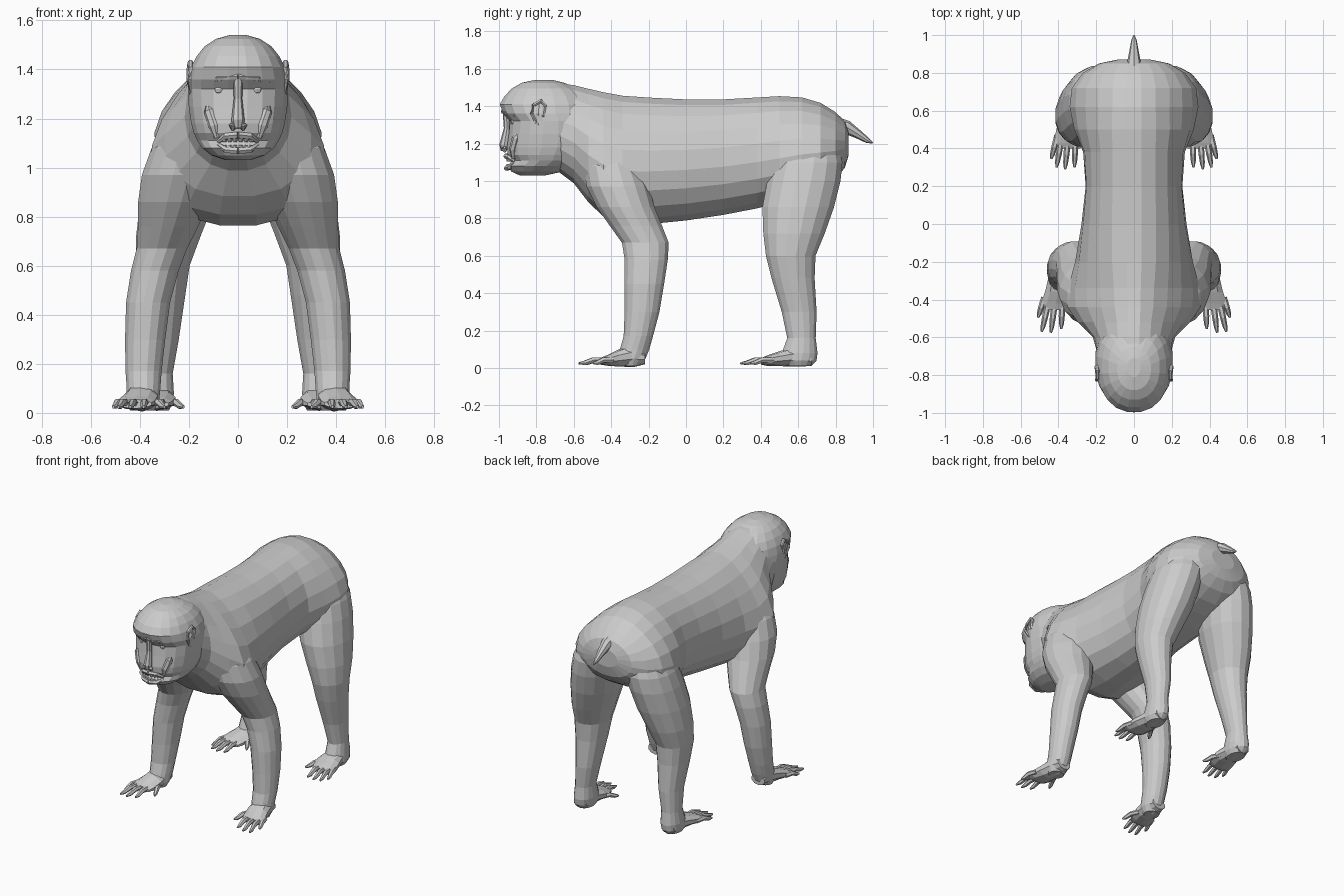
import bpy, bmesh
from math import cos, sin, pi, copysign
from mathutils import Vector


def build(name, rings, mirror=False):
    """Skin a list of point rings into a closed, flat-shaded mesh."""
    bm = bmesh.new()
    vr = [[bm.verts.new(p) for p in r] for r in rings]
    n = len(vr[0])
    for a, b in zip(vr, vr[1:]):
        for i in range(n):
            j = (i + 1) % n
            bm.faces.new((a[i], a[j], b[j], b[i]))
    bm.faces.new(vr[0][::-1])
    bm.faces.new(vr[-1])
    bmesh.ops.recalc_face_normals(bm, faces=bm.faces[:])
    me = bpy.data.meshes.new(name)
    bm.to_mesh(me)
    bm.free()
    ob = bpy.data.objects.new(name, me)
    bpy.context.collection.objects.link(ob)
    if mirror:
        ob.modifiers.new("Mirror", 'MIRROR').use_mirror_merge = False
    return ob


def loft(name, axis, rows, sides=16, e=2.0, mirror=False):
    """Rows are (level on axis, low, high, x0, x1[, pear]): oval cross-sections."""
    rings = []
    for t, lo, hi, x0, x1, *pear in rows:
        p = pear[0] if pear else 0
        ring = []
        for i in range(sides):
            a = 2 * pi * (i + .5) / sides
            c, s = (copysign(abs(f) ** (2 / e), f) for f in (cos(a), sin(a)))
            x = (x0 + x1) / 2 + (x1 - x0) / 2 * c * (1 - p * s)
            v = (lo + hi) / 2 + (hi - lo) / 2 * s
            ring.append((x, v, t) if axis == 'z' else (x, t, v))
        rings.append(ring)
    return build(name, rings, mirror)


def tube(name, pts, radii, sides=6, mirror=False):
    """Tapered tube along a path."""
    pts = [Vector(p) for p in pts]
    rings = []
    for i, p in enumerate(pts):
        d = (pts[min(i + 1, len(pts) - 1)] - pts[max(i - 1, 0)]).normalized()
        ref = Vector((0, 0, 1)) if abs(d.z) < .9 else Vector((0, 1, 0))
        u = d.cross(ref).normalized()
        w = u.cross(d)
        rings.append([p + radii[i] * (u * cos(2 * pi * k / sides) + w * sin(2 * pi * k / sides))
                      for k in range(sides)])
    return build(name, rings, mirror)


# Torso from neck to rump: y, bottom, top, half width, pear (narrower on top)
torso = [(-.80, 1.12, 1.50, .15, 0), (-.70, 1.06, 1.53, .19, .05), (-.60, .985, 1.515, .215, .15),
         (-.52, .88, 1.496, .285, .35), (-.44, .805, 1.478, .335, .38), (-.34, .76, 1.46, .335, .35),
         (-.20, .765, 1.45, .305, .2), (0, .785, 1.44, .277, .1), (.20, .815, 1.44, .257, .05),
         (.38, .85, 1.45, .268, .1), (.50, .88, 1.457, .31, .2), (.62, .92, 1.45, .33, .28),
         (.72, .96, 1.42, .32, .25), (.80, 1.01, 1.37, .265, .2), (.85, 1.07, 1.32, .185, .1),
         (.87, 1.14, 1.26, .09, 0)]
loft("torso", 'y', [(y, b, t, -w, w, p) for y, b, t, w, p in torso], 20, 2.05)

# Head from chin to crown: z, face, back, half width
head = [(1.03, -.89, -.75, .05), (1.05, -.935, -.66, .11), (1.08, -.955, -.6, .148),
        (1.11, -.932, -.56, .168), (1.14, -.955, -.53, .182), (1.18, -.96, -.5, .193),
        (1.25, -.95, -.5, .203), (1.32, -.943, -.5, .207), (1.36, -.98, -.5, .205),
        (1.41, -.998, -.5, .193), (1.455, -.972, -.53, .170), (1.495, -.932, -.58, .137),
        (1.525, -.88, -.65, .09), (1.54, -.81, -.71, .035)]
loft("head", 'z', [(z, f, b, -w, w) for z, f, b, w in head], 20, 2.2)

# Face features
tube("brow_ridge", [(.13, -.91, 1.345), (.08, -.955, 1.367), (0, -.978, 1.372)],
     [.008, .014, .013], mirror=True)
tube("nose_bridge", [(0, -.96, 1.37), (0, -.957, 1.28), (0, -.972, 1.19), (0, -.975, 1.16)],
     [.02, .017, .027, .015], 8)
tube("nostril", [(.012, -.965, 1.19), (.022, -.975, 1.17), (.02, -.965, 1.155)],
     [.01, .016, .008], mirror=True)
tube("cheek", [(.13, -.885, 1.28), (.115, -.905, 1.23), (.095, -.92, 1.17), (.085, -.92, 1.12)],
     [.01, .026, .026, .012], 8, mirror=True)
tube("upper_lip", [(.08, -.915, 1.105), (.05, -.945, 1.128), (0, -.962, 1.133)],
     [.008, .014, .015], mirror=True)
tube("lower_lip", [(.08, -.915, 1.095), (.05, -.945, 1.073), (0, -.96, 1.068)],
     [.008, .014, .015], mirror=True)
for i in range(3):
    x, y = .012 + i * .021, -.952 + i * .006
    for z0, z1, part in ((1.125, 1.105, "upper_tooth"), (1.075, 1.092, "lower_tooth")):
        tube(part, [(x, y, z0), (x, y, z1)], [.011, .007], 4, mirror=True)
bpy.ops.mesh.primitive_uv_sphere_add(segments=10, ring_count=6, radius=.025, location=(.075, -.912, 1.32))
eye = bpy.context.object
eye.name = "eye"
bpy.ops.object.transform_apply(location=True)
eye.modifiers.new("Mirror", 'MIRROR').use_mirror_merge = False

# Ears: inner fold with a raised rim
tube("ear_rim", [(.19, -.80, 1.31), (.197, -.825, 1.36), (.193, -.815, 1.405), (.194, -.775, 1.428),
                 (.198, -.755, 1.405), (.198, -.765, 1.35), (.19, -.79, 1.30)],
     [.008, .01, .011, .012, .011, .011, .008], mirror=True)
tube("ear_inner", [(.18, -.79, 1.32), (.182, -.79, 1.36), (.178, -.785, 1.41)],
     [.01, .022, .015], 8, mirror=True)

# Front legs: z, front, back, inner x, outer x
loft("front_leg", 'z', [
    (1.30, -.46, -.36, .10, .19), (1.20, -.51, -.30, .08, .265), (1.08, -.55, -.235, .06, .355),
    (.97, -.535, -.195, .07, .395), (.86, -.48, -.165, .11, .41), (.76, -.41, -.125, .16, .41),
    (.67, -.345, -.09, .205, .415), (.58, -.33, -.095, .24, .438), (.45, -.33, -.115, .275, .458),
    (.30, -.33, -.14, .295, .462), (.17, -.335, -.175, .31, .46), (.10, -.355, -.195, .315, .455),
    (.05, -.37, -.215, .32, .455), (.01, -.34, -.25, .34, .44)], 16, mirror=True)

# Hind legs
loft("hind_leg", 'z', [
    (1.34, .58, .72, .08, .20), (1.22, .51, .81, .05, .29), (1.10, .455, .84, .04, .348),
    (1.00, .43, .83, .06, .375), (.86, .405, .795, .095, .402), (.72, .41, .745, .15, .418),
    (.60, .425, .695, .195, .418), (.48, .455, .69, .213, .405), (.30, .51, .70, .24, .385),
    (.16, .54, .695, .265, .385), (.08, .51, .705, .26, .395), (.04, .49, .70, .265, .395),
    (.01, .53, .67, .28, .38)], 16, mirror=True)

# Palms and soles
loft("hand", 'y', [(-.22, .02, .09, .34, .44), (-.28, .005, .13, .325, .455), (-.36, .008, .10, .325, .475),
                   (-.42, .012, .07, .335, .495), (-.455, .018, .055, .35, .488)], 10, mirror=True)
loft("foot", 'y', [(.67, .01, .08, .28, .38), (.57, .008, .11, .265, .395), (.50, .01, .09, .25, .415),
                   (.43, .012, .066, .265, .43), (.40, .018, .052, .28, .423)], 10, mirror=True)

# Fingers and toes: base x, base y, tip x, tip y
fingers = [(.475, -.39, .508, -.495), (.455, -.42, .488, -.57), (.42, -.42, .44, -.575),
           (.38, -.42, .385, -.555), (.345, -.36, .30, -.47)]
toes = [(.405, .47, .438, .345), (.385, .45, .41, .30), (.35, .45, .365, .29),
        (.31, .45, .315, .30), (.285, .52, .222, .41)]
for part, digits in (("finger", fingers), ("toe", toes)):
    for bx, by, tx, ty in digits:
        a, b = Vector((bx, by, .042)), Vector((tx, ty, .024))
        k1, k2 = a.lerp(b, .5), a.lerp(b, .8)
        k1.z += .01
        tube(part, [a, k1, k2, b], [.017, .016, .013, .006], 6, mirror=True)

# Short tail
tube("tail", [(0, .78, 1.31), (0, .86, 1.287), (0, .92, 1.25), (0, .97, 1.217), (0, .999, 1.203)],
     [.04, .036, .024, .015, .004], 8)
